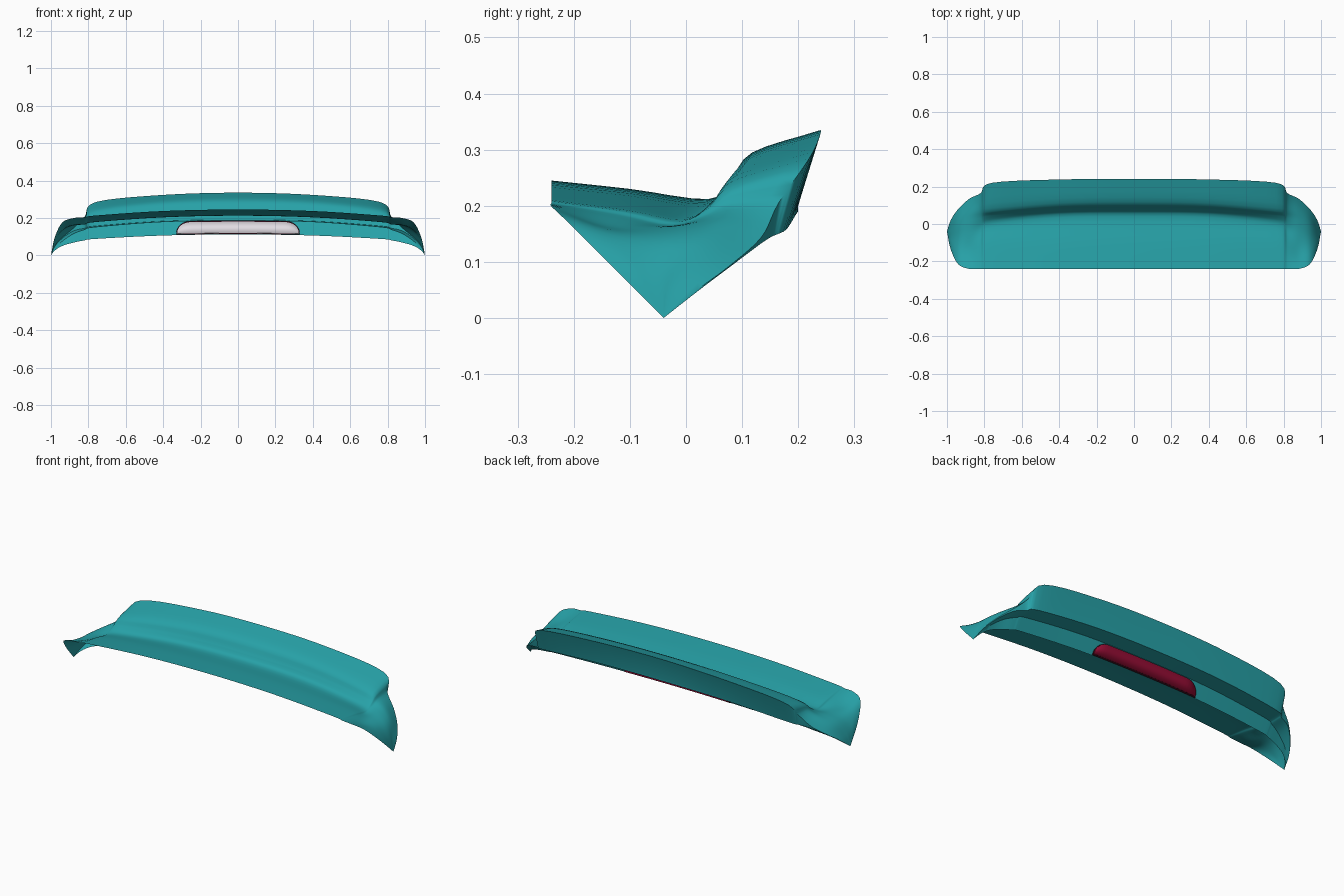
import bpy, bmesh, math
from mathutils import Vector

if "Cube" in bpy.data.objects:
    bpy.data.objects.remove(bpy.data.objects["Cube"])


def material(name, rgb):
    m = bpy.data.materials.new(name)
    m.diffuse_color = (*rgb, 1)
    m.use_nodes = True
    m.node_tree.nodes["Principled BSDF"].inputs["Base Color"].default_value = m.diffuse_color
    return m


TEAL = material("teal paint", (0.02, 0.36, 0.39))
RED = material("red lens", (0.30, 0.004, 0.035))
WHITE = material("pale reflector", (0.75, 0.71, 0.76))
DARK = material("dark red trim", (0.04, 0.004, 0.012))


def make(name, verts, faces, mat, angle=35):
    me = bpy.data.meshes.new(name)
    me.from_pydata(verts, [], faces)
    bm = bmesh.new()
    bm.from_mesh(me)
    bmesh.ops.remove_doubles(bm, verts=bm.verts, dist=0.0002)
    bm.to_mesh(me)
    bm.free()
    ob = bpy.data.objects.new(name, me)
    bpy.context.collection.objects.link(ob)
    me.materials.append(mat)
    bpy.context.view_layer.objects.active = ob
    ob.select_set(True)
    bpy.ops.object.shade_smooth_by_angle(angle=math.radians(angle))
    ob.select_set(False)
    return ob


def spline(pts, steps):
    """Catmull-Rom curve through the points."""
    out = []
    for i in range(len(pts) - 1):
        p1, p2 = pts[i], pts[i + 1]
        p0 = pts[i - 1] if i else p1 * 2 - p2
        p3 = pts[i + 2] if i + 2 < len(pts) else p2 * 2 - p1
        for k in range(steps):
            t = k / steps
            out.append(0.5 * (2 * p1 + (p2 - p0) * t + (2 * p0 - 5 * p1 + 4 * p2 - p3) * t * t
                              + (3 * p1 - p0 - 3 * p2 + p3) * t ** 3))
    return out + [pts[-1]]


def grid(rows):
    n = len(rows[0])
    verts = [p for r in rows for p in r]
    faces = [(i * n + j, (i + 1) * n + j, (i + 1) * n + j + 1, i * n + j + 1)
             for i in range(len(rows) - 1) for j in range(n - 1)]
    return verts, faces


# Upper skin stations from the middle to the tip: front edge, flap, trough, ramp, ramp top, crest
XS = [0, 0.4, 0.76, 0.82, 0.88, 0.94, 0.98]
TOP = [
    [(-.24, .245), (-.1, .23), (.04, .212), (.08, .245), (.118, .295), (.24, .335)],
    [(-.24, .237), (-.1, .222), (.035, .203), (.075, .236), (.112, .284), (.238, .323)],
    [(-.24, .213), (-.1, .195), (.0, .178), (.045, .205), (.085, .245), (.22, .285)],
    [(-.24, .204), (-.12, .183), (-.03, .165), (.03, .18), (.08, .20), (.165, .205)],
    [(-.24, .199), (-.14, .165), (-.05, .16), (.02, .165), (.07, .165), (.135, .145)],
    [(-.215, .175), (-.14, .15), (-.07, .135), (-.01, .13), (.03, .12), (.08, .095)],
    [(-.135, .095), (-.1, .09), (-.07, .08), (-.04, .07), (-.02, .06), (.02, .05)],
]
# Rear skin stations: lip top, lip bottom, lamp panel top, lamp panel bottom
REAR = [
    [(.2, .2), (.2, .19), (.105, .186), (.072, .112)],
    [(.196, .192), (.195, .183), (.102, .18), (.07, .106)],
    [(.18, .165), (.178, .157), (.09, .152), (.055, .088)],
    [(.155, .152), (.153, .145), (.08, .138), (.048, .08)],
    [(.132, .135), (.13, .13), (.06, .115), (.035, .068)],
    [(.078, .092), (.077, .09), (.035, .075), (.015, .05)],
    [(.02, .048), (.02, .047), (0, .035), (-.01, .025)],
]


def skin_rows(table, steps):
    half = [[Vector((x, y, z)) for y, z in prof] for x, prof in zip(XS, table)]
    half.append([Vector((1, -.04, 0))] * len(table[0]))
    full = [[Vector((-p.x, p.y, p.z)) for p in r] for r in half[:0:-1]] + half
    cols = [spline(list(c), steps) for c in zip(*full)]
    return [list(r) for r in zip(*cols)]


# Spoiler shell: smooth upper skin joined to the stepped rear skin at the crest
top_rows = skin_rows(TOP, 5)
rear_rows = skin_rows(REAR, 5)
rows = [spline(t, 4) + r for t, r in zip(top_rows, rear_rows)]
make("spoiler_shell", *grid(rows), TEAL)


# Brake lamp: thin plates following the lamp panel
def lamp_plate(name, mat, grow, offset, thick):
    w = 0.325 + grow
    rows = []
    for i in range(41):
        x = w * math.sin((i / 40 - 0.5) * math.pi)
        drop = 0.035 * x * x
        t = max(0, (abs(x) - 0.25) / (w - 0.25))
        z0 = 0.119 - grow - drop
        z1 = z0 + 0.004 + (0.056 + 2 * grow) * math.sqrt(max(0, 1 - t ** 2.2))
        rows.append([Vector((x, 0.072 + (z - 0.112 + drop) * 0.446 - 0.012 * x * x + offset, z))
                     for z in (z1, z0)])
    ob = make(name, *grid(rows), mat)
    s = ob.modifiers.new("thickness", "SOLIDIFY")
    s.thickness = thick
    s.offset = 0


lamp_plate("brake_lamp_trim", DARK, 0.005, 0, 0.008)
lamp_plate("brake_lamp_lens", RED, 0, 0.006, 0.004)
lamp_plate("brake_lamp_reflector", WHITE, 0, -0.006, 0.004)
